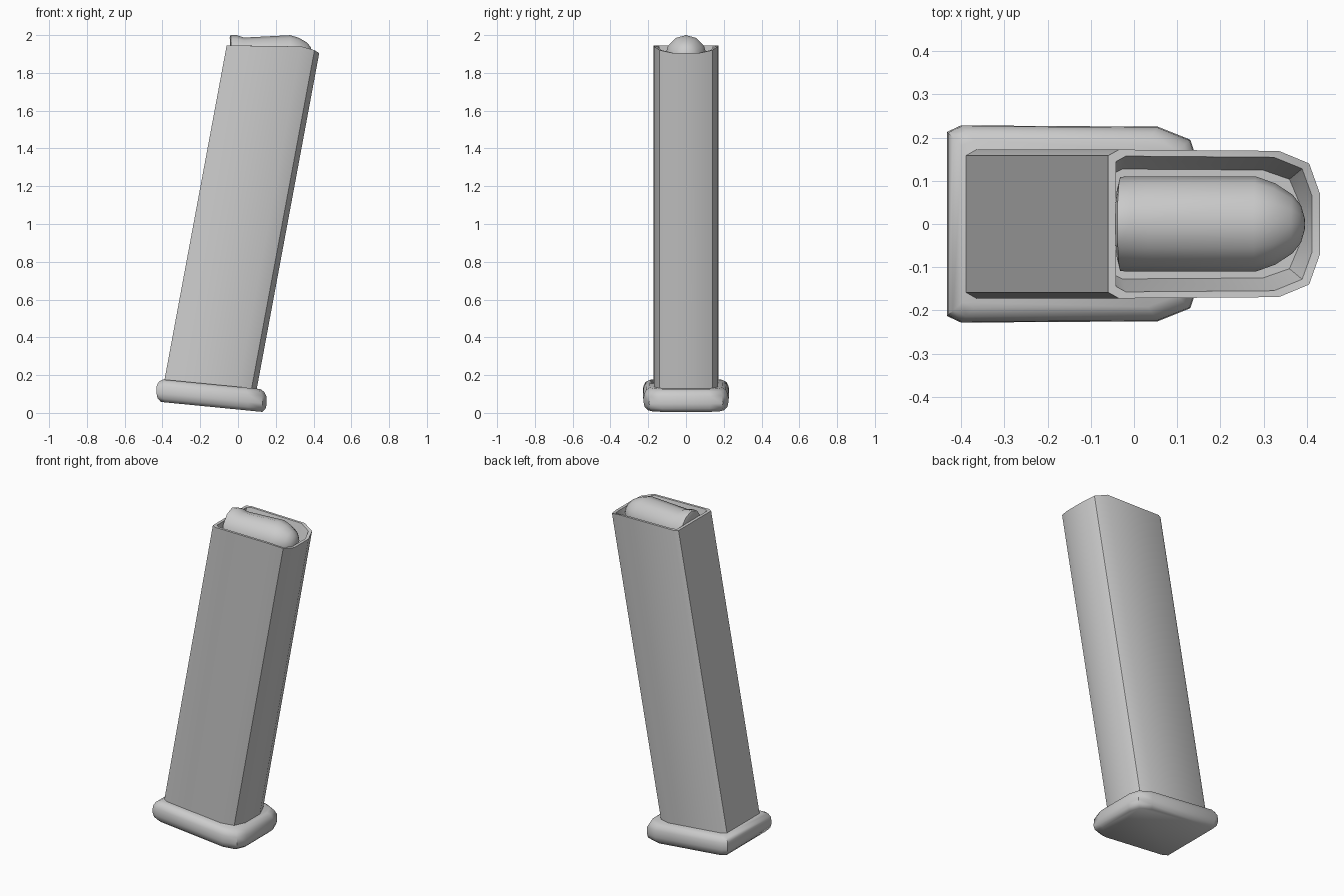
import bpy, bmesh, math
from mathutils import Vector, Matrix

if "Cube" in bpy.data.objects:
    bpy.data.objects.remove(bpy.data.objects["Cube"])


def loft(name, rings, angle=40):
    """Skin a stack of closed rings and cap both ends."""
    bm = bmesh.new()
    loops = [[bm.verts.new(p) for p in ring] for ring in rings]
    n = len(loops[0])
    for a, b in zip(loops, loops[1:]):
        for i in range(n):
            j = (i + 1) % n
            bm.faces.new((a[i], a[j], b[j], b[i]))
    bm.faces.new(loops[0])
    bm.faces.new(loops[-1])
    bmesh.ops.recalc_face_normals(bm, faces=bm.faces)
    mesh = bpy.data.meshes.new(name)
    bm.to_mesh(mesh)
    bm.free()
    obj = bpy.data.objects.new(name, mesh)
    bpy.context.collection.objects.link(obj)
    bpy.ops.object.select_all(action='DESELECT')
    obj.select_set(True)
    bpy.context.view_layer.objects.active = obj
    bpy.ops.object.shade_smooth_by_angle(angle=math.radians(angle))
    return obj


def mirrored(half):
    """Close a half outline across y = 0."""
    return half + [(p[0], -p[1], *p[2:]) for p in reversed(half)]


def inset(outline, dx, dy):
    """Shrink an outline toward its centre."""
    xs, ys = [p[0] for p in outline], [p[1] for p in outline]
    cx, hx, hy = (max(xs) + min(xs)) / 2, (max(xs) - min(xs)) / 2, max(ys)
    return [(cx + (p[0] - cx) * (1 - dx / hx), p[1] * (1 - dy / hy), *p[2:])
            for p in outline]


def base_z(x):
    """Sloping underside of the base plate."""
    return 0.06 - (x + 0.43) * 0.098


LEAN = 0.186  # forward lean of the casing, x per z

# Base plate: rounded slab, forward corners chamfered
plate = mirrored([(-0.432, 0.213), (-0.40, 0.228), (0.055, 0.225),
                  (0.13, 0.195), (0.152, 0.13)])
levels = [(0.0, 0.024), (0.018, 0.006), (0.045, 0.0), (0.085, 0.002),
          (0.108, 0.014), (0.12, 0.034)]
loft("base_plate", [[(x, y, base_z(x) + h) for x, y in inset(plate, d, d)]
                    for h, d in levels], 45)

# Leaning casing with a recessed, open top
rim = mirrored([(-0.06, 0.158, 1.945), (-0.035, 0.172, 1.945),
                (0.335, 0.169, 1.94), (0.405, 0.14, 1.92),
                (0.43, 0.07, 1.905)])
foot = []
for x, y, z in rim:
    zb = base_z(x - 0.33) + 0.10
    foot.append((x - LEAN * (z - zb), y, zb))
lip = inset(rim, 0.018, 0.015)
floor = [(x - 0.1 * LEAN, y, z - 0.1) for x, y, z in inset(lip, 0.012, 0.03)]
loft("casing", [foot, rim, lip, floor], 40)

# Round lying in the opening: (distance along axis, radius, raised top edge)
SIDES = 12
profile = [(0.0, 0.085, 0.03), (0.006, 0.109, 0.018), (0.035, 0.110, 0.016),
           (0.075, 0.110, 0.0), (0.32, 0.110, 0.0), (0.365, 0.094, 0.0),
           (0.405, 0.068, 0.0), (0.425, 0.043, 0.0), (0.433, 0.015, 0.0)]
place = Matrix.Translation((-0.038, 0, 1.873)) @ Matrix.Rotation(math.radians(-3), 4, 'Y')
rings = []
for d, r, lift in profile:
    ring = []
    for i in range(SIDES):
        a = math.tau * i / SIDES
        c = math.cos(a)
        ring.append(place @ Vector((d, r * math.sin(a), r * c + lift * max(c, 0) ** 3)))
    rings.append(ring)
loft("loaded_round", rings, 45)
